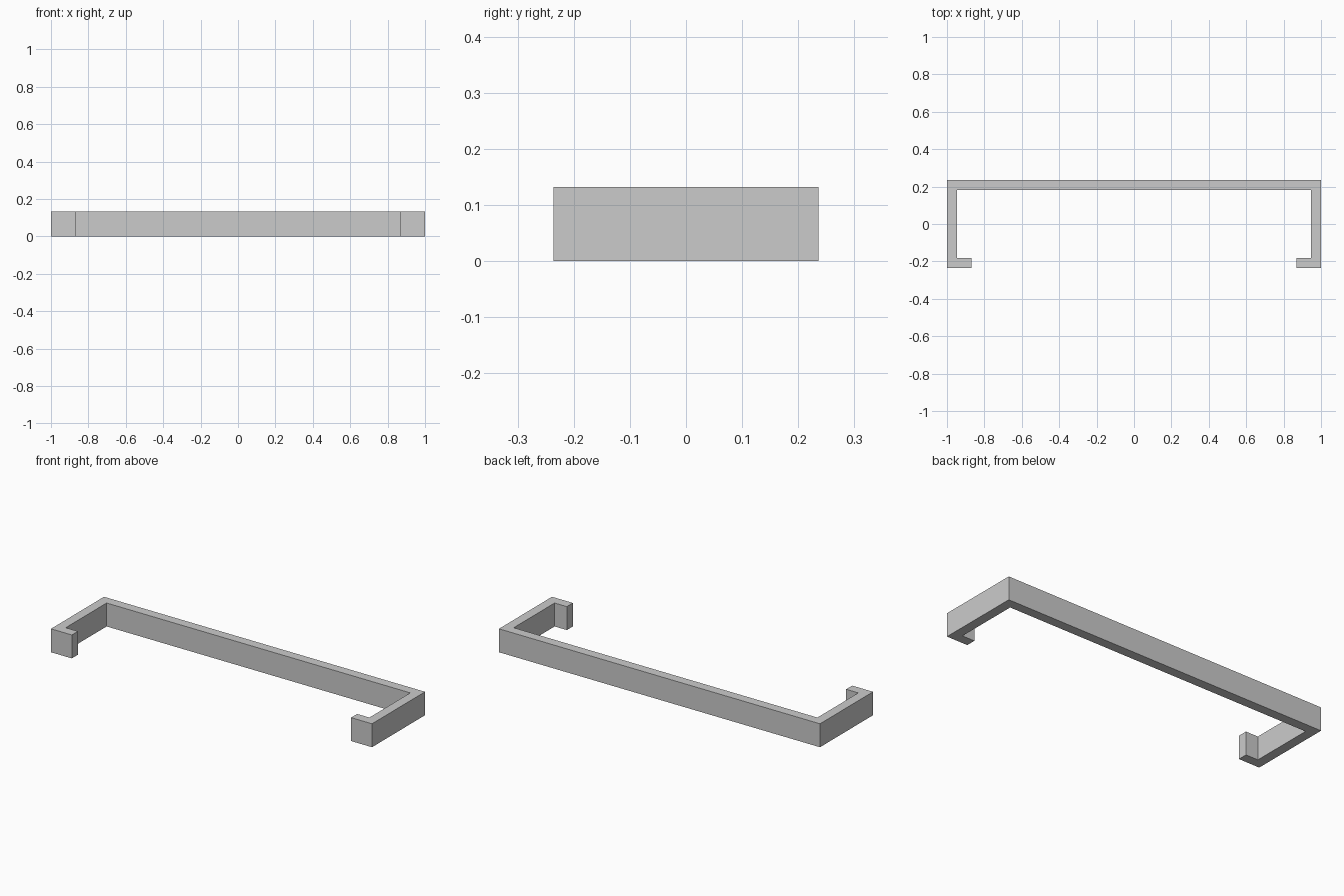
import bpy
import bmesh

cube = bpy.data.objects.get("Cube")
if cube:
    bpy.data.objects.remove(cube, do_unlink=True)

HALF_X, HALF_Y, HEIGHT = 1.0, 0.236, 0.132
WALL = 0.054
LIP_X = 0.87

# Plain grey finish
grey = bpy.data.materials.new("plain_grey")
grey.use_nodes = True
colour = (0.6, 0.6, 0.6, 1)
grey.diffuse_color = colour
grey.node_tree.nodes["Principled BSDF"].inputs["Base Color"].default_value = colour

# Plan outline of one half: back wall, side arm, inward lip
half = [
    (HALF_X, HALF_Y),
    (HALF_X, -HALF_Y),
    (LIP_X, -HALF_Y),
    (LIP_X, -HALF_Y + WALL),
    (HALF_X - WALL, -HALF_Y + WALL),
    (HALF_X - WALL, HALF_Y - WALL),
]
outline = half + [(-x, y) for x, y in reversed(half)]

# Extrude the mirrored outline into one solid bracket
bm = bmesh.new()
base = bm.faces.new([bm.verts.new((x, y, 0)) for x, y in outline])
extruded = bmesh.ops.extrude_face_region(bm, geom=[base], use_keep_orig=True)
top_verts = [g for g in extruded["geom"] if isinstance(g, bmesh.types.BMVert)]
bmesh.ops.translate(bm, verts=top_verts, vec=(0, 0, HEIGHT))
bmesh.ops.recalc_face_normals(bm, faces=bm.faces)

mesh = bpy.data.meshes.new("bracket")
bm.to_mesh(mesh)
bm.free()
mesh.materials.append(grey)
bracket = bpy.data.objects.new("bracket", mesh)
bpy.context.collection.objects.link(bracket)
